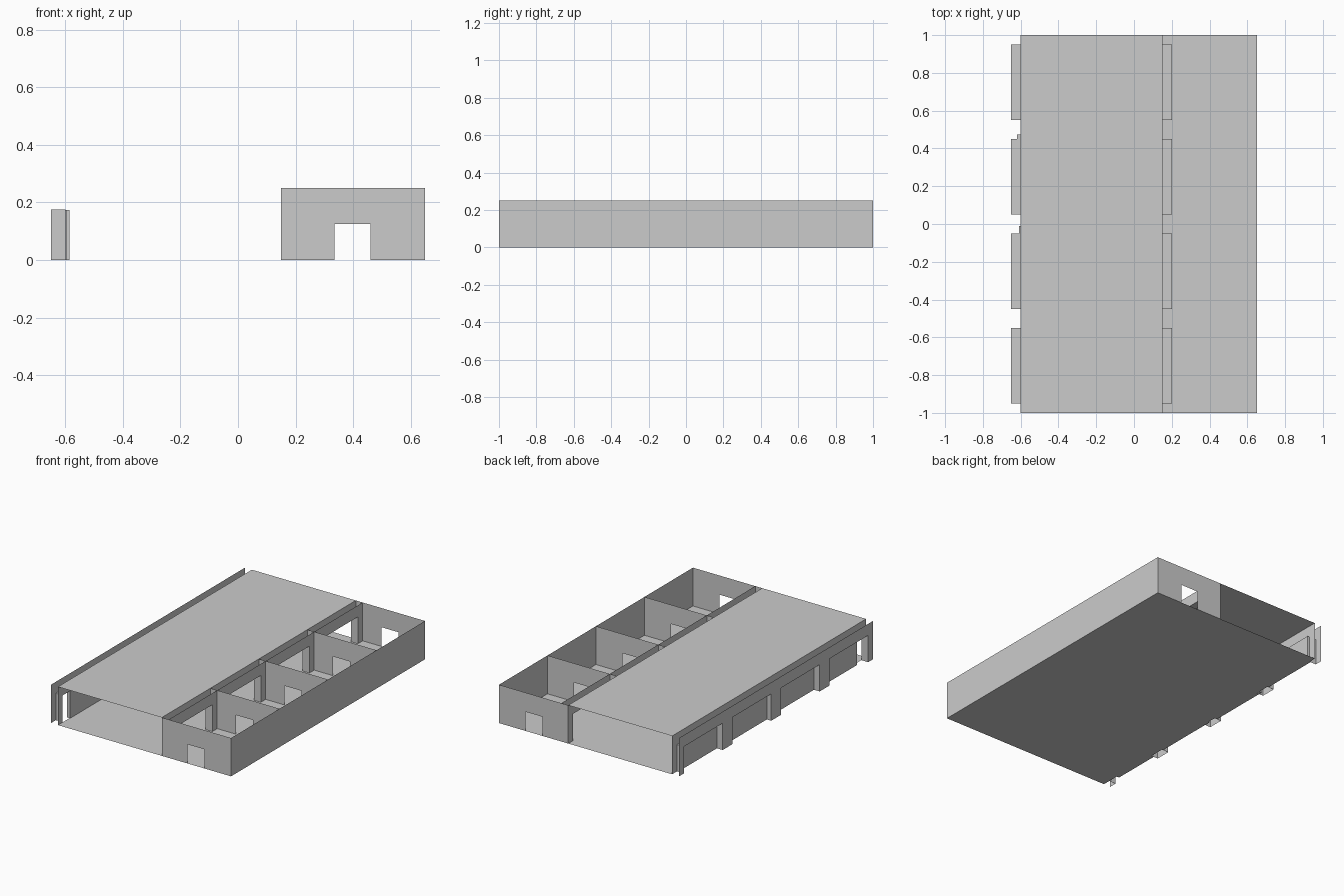
import bpy

if "Cube" in bpy.data.objects:
    bpy.data.objects.remove(bpy.data.objects["Cube"])

HALF, HEIGHT, HEAD = 1.0, 0.25, 0.175
BAYS = [-0.75, -0.25, 0.25, 0.75]


def make(name, quads):
    """Thin sheet object from a list of quads, each given as four corners."""
    verts, index, faces = [], {}, []
    for q in quads:
        face = []
        for p in q:
            key = tuple(round(c, 4) for c in p)
            if key not in index:
                index[key] = len(verts)
                verts.append(key)
            face.append(index[key])
        faces.append(face)
    mesh = bpy.data.meshes.new(name)
    mesh.from_pydata(verts, [], faces)
    obj = bpy.data.objects.new(name, mesh)
    bpy.context.collection.objects.link(obj)
    return obj


def flat(x0, x1, y0, y1, z):
    return [(x0, y0, z), (x1, y0, z), (x1, y1, z), (x0, y1, z)]


def side(x, y0, y1, z0, z1):
    return [(x, y0, z0), (x, y1, z0), (x, y1, z1), (x, y0, z1)]


def cross(y, x0, x1, z0, z1):
    return [(x0, y, z0), (x1, y, z0), (x1, y, z1), (x0, y, z1)]


def bay_wall(name, x0, x1):
    """Two parallel sheets with four lined openings, open along the top."""
    quads = []
    for x in (x0, x1):
        edges = [-HALF] + [b + s for b in BAYS for s in (-0.2, 0.2)] + [HALF]
        for i, (a, b) in enumerate(zip(edges, edges[1:])):
            if i % 2 == 0:
                quads.append(side(x, a, b, 0, HEAD))
            quads.append(side(x, a, b, HEAD, HEIGHT))
    for b in BAYS:
        quads.append(cross(b - 0.2, x0, x1, 0, HEAD))
        quads.append(cross(b + 0.2, x0, x1, 0, HEAD))
        quads.append(flat(x0, x1, b - 0.2, b + 0.2, HEAD))
    return make(name, quads)


# Floor, hall roof and long rear wall
make("floor", [flat(-0.6, 0.65, -HALF, HALF, 0)])
make("hall_roof", [flat(-0.6, 0.15, -HALF, HALF, HEIGHT)])
make("rear_wall", [side(0.65, -HALF, HALF, 0, HEIGHT)])

# Hollow walls with openings
bay_wall("outer_bay_wall", -0.65, -0.6)
bay_wall("inner_bay_wall", 0.15, 0.2)

# Room partitions with a low doorway
for i in range(5):
    y = -HALF + 0.5 * i
    make(f"partition_{i + 1}", [
        cross(y, 0.15, 0.335, 0, 0.125), cross(y, 0.46, 0.65, 0, 0.125),
        cross(y, 0.15, 0.335, 0.125, HEIGHT), cross(y, 0.335, 0.46, 0.125, HEIGHT),
        cross(y, 0.46, 0.65, 0.125, HEIGHT)])

# Sliding doors in the outer openings, each pushed along a little
doors = [(-0.619, -0.88, -0.55), (-0.609, -0.45, -0.01),
         (-0.619, 0.05, 0.473), (-0.609, 0.55, 0.95)]
for i, (x, y0, y1) in enumerate(doors):
    bpy.ops.mesh.primitive_cube_add(size=1, location=(x + 0.012, (y0 + y1) / 2, HEAD / 2))
    door = bpy.context.object
    door.name = f"bay_door_{i + 1}"
    door.scale = (0.024, y1 - y0, HEAD - 0.001)
